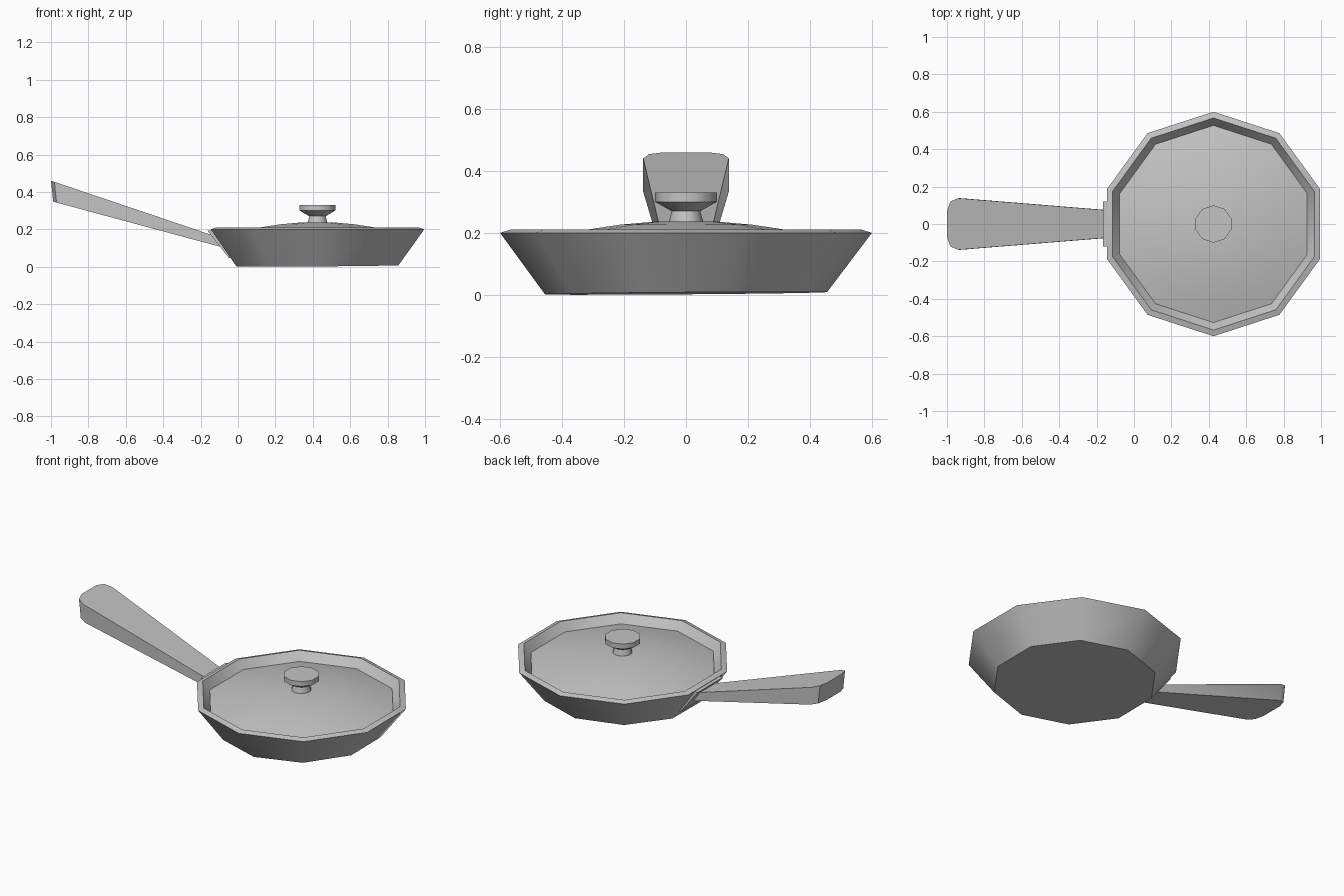
import bpy, bmesh, math

if "Cube" in bpy.data.objects:
    bpy.data.objects.remove(bpy.data.objects["Cube"])

CX, SIDES = 0.425, 10

grey = bpy.data.materials.new("plain grey")
grey.diffuse_color = (0.55, 0.55, 0.55, 1)
grey.use_nodes = True
grey.node_tree.nodes["Principled BSDF"].inputs["Base Color"].default_value = grey.diffuse_color


def finish(bm, name, smooth=None):
    bmesh.ops.remove_doubles(bm, verts=bm.verts, dist=1e-5)
    bmesh.ops.recalc_face_normals(bm, faces=bm.faces)
    mesh = bpy.data.meshes.new(name)
    bm.to_mesh(mesh)
    bm.free()
    mesh.materials.append(grey)
    ob = bpy.data.objects.new(name, mesh)
    bpy.context.collection.objects.link(ob)
    if smooth:
        bpy.ops.object.select_all(action='DESELECT')
        ob.select_set(True)
        bpy.context.view_layer.objects.active = ob
        bpy.ops.object.shade_smooth_by_angle(angle=math.radians(smooth))
    return ob


def lathe(name, profile, tilt_base=False):
    """Ten-sided turned part from (radius, z) points, capped at both ends."""
    bm = bmesh.new()
    rings = []
    for r, z in profile:
        ring = []
        for i in range(SIDES):
            a = math.pi / 2 + i * 2 * math.pi / SIDES
            c, s = math.cos(a), math.sin(a)
            lift = 0.005 + 0.0035 * (c + s) if tilt_base and z == 0 else 0
            ring.append(bm.verts.new((CX + r * c, r * s, z + lift)))
        rings.append(ring)
    for a, b in zip(rings, rings[1:]):
        for i in range(SIDES):
            j = (i + 1) % SIDES
            bm.faces.new((a[i], a[j], b[j], b[i]))
    bm.faces.new(rings[0])
    bm.faces.new(rings[-1])
    return finish(bm, name, 38)


def prism(name, side_a, side_b):
    """Solid between two matching loops of points."""
    bm = bmesh.new()
    a = [bm.verts.new(p) for p in side_a]
    b = [bm.verts.new(p) for p in side_b]
    n = len(a)
    bm.faces.new(a)
    bm.faces.new(b)
    for i in range(n):
        j = (i + 1) % n
        bm.faces.new((a[i], a[j], b[j], b[i]))
    return finish(bm, name, 30)


# Pan bowl with bevelled rim and slightly uneven base
lathe("pan_bowl", [(0.455, 0), (0.6, 0.2), (0.567, 0.21), (0.527, 0.155),
                   (0.435, 0.03)], tilt_base=True)

# Shallow domed lid
radii = [0.527, 0.43, 0.32, 0.21, 0.1]
dome = [(r, 0.239 - 0.28 * r * r) for r in radii]
under = [(r - 0.004, z - 0.012) for r, z in reversed(dome)]
lathe("lid", under[:] + dome)

# Lid knob
lathe("lid_knob", [(0.057, 0.225), (0.055, 0.238), (0.046, 0.27),
                   (0.1, 0.3), (0.1, 0.33)])

# Mounting plate on the sloping wall
section = [(-0.165, 0.195), (-0.05, 0.048), (-0.02, 0.048), (-0.13, 0.195)]
prism("handle_plate", [(x, -0.12, z) for x, z in section],
      [(x, 0.12, z) for x, z in section])

# Flaring handle with rounded end
half = [(-0.1, 0.07), (-0.94, 0.138), (-0.982, 0.12), (-1.0, 0.07)]
outline = half + [(x, -y) for x, y in reversed(half)]
prism("handle", [(x, y, 0.46 - 0.3375 * (x + 1)) for x, y in outline],
      [(x + 0.012, y, 0.335 - 0.27 * (x + 0.952)) for x, y in outline])
